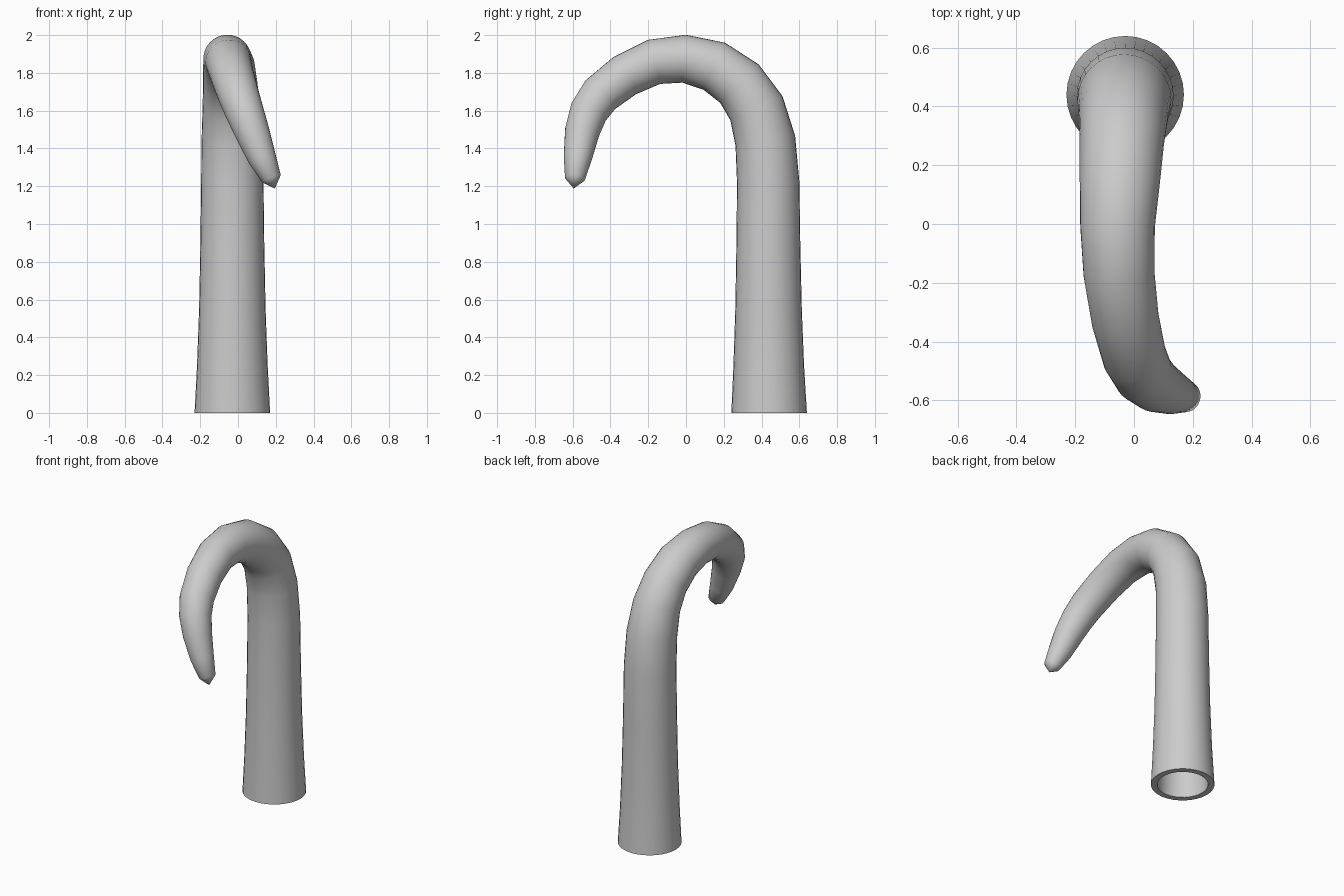
import bpy, bmesh, math
from mathutils import Vector

if "Cube" in bpy.data.objects:
    bpy.data.objects.remove(bpy.data.objects["Cube"])

SIDES = 32
WALL = 0.04

# horn centre line: x, y, z, radius
path = [
    (-0.03, 0.44, 0.0, 0.20), (-0.03, 0.438, 0.25, 0.187), (-0.03, 0.437, 0.55, 0.176),
    (-0.03, 0.436, 0.90, 0.169), (-0.03, 0.435, 1.22, 0.165), (-0.033, 0.42, 1.44, 0.16),
    (-0.036, 0.373, 1.613, 0.152), (-0.041, 0.283, 1.743, 0.144), (-0.048, 0.15, 1.835, 0.137),
    (-0.056, -0.01, 1.875, 0.127), (-0.051, -0.17, 1.858, 0.121), (-0.03, -0.325, 1.785, 0.115),
    (0.002, -0.453, 1.685, 0.109), (0.034, -0.515, 1.595, 0.102), (0.075, -0.55, 1.487, 0.092),
    (0.127, -0.573, 1.35, 0.075), (0.177, -0.588, 1.24, 0.053),
]
tip = Vector((0.195, -0.594, 1.188))

pts = [Vector(p[:3]) for p in path]
tangents = [Vector((0, 0, 1))]
for i in range(1, len(pts)):
    nxt = pts[i + 1] if i + 1 < len(pts) else tip
    tangents.append(((pts[i] - pts[i - 1]).normalized() + (nxt - pts[i]).normalized()).normalized())

# untwisted frames carried along the path
frames, u = [], Vector((1, 0, 0))
for t in tangents:
    u = (u - t * u.dot(t)).normalized()
    frames.append((u.copy(), t.cross(u)))

bm = bmesh.new()


def ring(i, radius):
    a, b = frames[i]
    step = math.tau / SIDES
    return [bm.verts.new(pts[i] + (a * math.cos(k * step) + b * math.sin(k * step)) * radius)
            for k in range(SIDES)]


# outer skin from the tip down, then the hollow inside back up
n = len(path)
rings = [ring(i, path[i][3]) for i in reversed(range(n))]
rings += [ring(i, path[i][3] - WALL) for i in range(n)]
for r0, r1 in zip(rings, rings[1:]):
    for k in range(SIDES):
        m = (k + 1) % SIDES
        bm.faces.new((r0[k], r0[m], r1[m], r1[k]))

# pointed tip and closed inner end
point = bm.verts.new(tip)
for k in range(SIDES):
    bm.faces.new((rings[0][(k + 1) % SIDES], rings[0][k], point))
bm.faces.new(rings[-1])
bmesh.ops.recalc_face_normals(bm, faces=bm.faces)

mesh = bpy.data.meshes.new("hollow_horn")
bm.to_mesh(mesh)
bm.free()
horn = bpy.data.objects.new("hollow_horn", mesh)
bpy.context.collection.objects.link(horn)
bpy.context.view_layer.objects.active = horn
horn.select_set(True)
bpy.ops.object.shade_smooth_by_angle(angle=math.radians(40))
